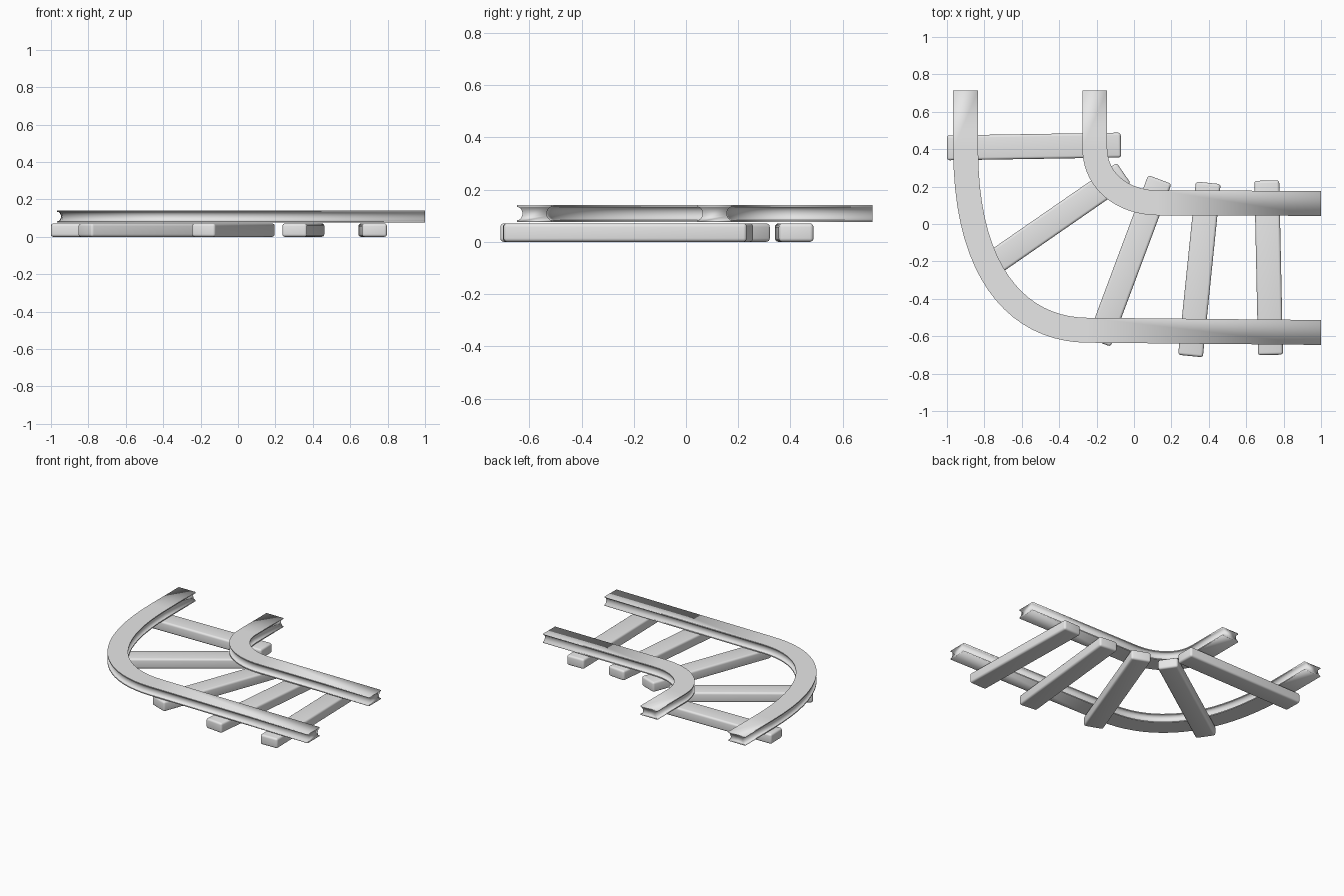
import bpy, bmesh, math
from mathutils import Vector
from mathutils.geometry import interpolate_bezier

if "Cube" in bpy.data.objects:
    bpy.data.objects.remove(bpy.data.objects["Cube"])

grey = bpy.data.materials.new("plain grey")
grey.use_nodes = True
grey.diffuse_color = (0.8, 0.8, 0.8, 1)
grey.node_tree.nodes["Principled BSDF"].inputs["Base Color"].default_value = grey.diffuse_color

WIDTH = 0.133
RAIL_LOW, RAIL_HIGH = 0.076, 0.141
TIE_HEIGHT = 0.071


def add_object(name, bm):
    bmesh.ops.recalc_face_normals(bm, faces=bm.faces)
    mesh = bpy.data.meshes.new(name)
    bm.to_mesh(mesh)
    bm.free()
    mesh.materials.append(grey)
    obj = bpy.data.objects.new(name, mesh)
    bpy.context.collection.objects.link(obj)
    return obj


def rail_profile(lip=0.007, groove=0.02, steps=8):
    """Flat top and bottom, with a rounded groove along each side."""
    mid = (RAIL_LOW + RAIL_HIGH) / 2
    reach = (RAIL_HIGH - RAIL_LOW) / 2
    side = [(WIDTH / 2, mid - reach)]
    for i in range(steps + 1):
        a = math.pi * i / steps
        side.append((WIDTH / 2 - groove * math.sin(a), mid - (reach - lip) * math.cos(a)))
    side.append((WIDTH / 2, mid + reach))
    return side + [(-x, z) for x, z in reversed(side)]


def make_rail(name, start, bend, end):
    """Sweep the profile along straight, bend, straight."""
    curve = interpolate_bezier(*[Vector((x, y, 0)) for x, y in bend], 20)
    path = [Vector((*start, 0))] + curve + [Vector((*end, 0))]
    profile = rail_profile()
    bm = bmesh.new()
    rings = []
    for i, p in enumerate(path):
        before = (p - path[max(i - 1, 0)]).normalized()
        after = (path[min(i + 1, len(path) - 1)] - p).normalized()
        t = (before + after).normalized()
        across = Vector((-t.y, t.x, 0))
        rings.append([bm.verts.new(p + across * x + Vector((0, 0, z))) for x, z in profile])
    n = len(profile)
    for a, b in zip(rings, rings[1:]):
        for j in range(n):
            bm.faces.new((a[j], a[(j + 1) % n], b[(j + 1) % n], b[j]))
    caps = [bm.faces.new(rings[0]), bm.faces.new(rings[-1])]
    # soft shading runs over the rail ends; only the lengthwise corners are sharp
    bm.normal_update()
    bmesh.ops.recalc_face_normals(bm, faces=bm.faces)
    for f in bm.faces:
        f.smooth = True
    for e in bm.edges:
        at_end = any(f in caps for f in e.link_faces)
        e.smooth = at_end or e.calc_face_angle(0) < math.radians(40)
    return add_object(name, bm)


def make_tie(name, a, b):
    """Rounded block laid between two end points."""
    a, b = Vector(a), Vector(b)
    d = b - a
    bm = bmesh.new()
    bmesh.ops.create_cube(bm, size=1)
    bmesh.ops.scale(bm, vec=(d.length, WIDTH, TIE_HEIGHT), verts=bm.verts)
    bmesh.ops.bevel(bm, geom=bm.edges[:], offset=0.014, segments=4, profile=0.5,
                    affect='EDGES')
    for f in bm.faces:
        f.smooth = True
    obj = add_object(name, bm)
    mid = (a + b) / 2
    obj.location = (mid.x, mid.y, TIE_HEIGHT / 2)
    obj.rotation_euler.z = math.atan2(d.y, d.x)
    return obj


# Rails
make_rail("outer_rail", (-0.9, 0.715),
          [(-0.9, 0.4), (-0.9, -0.29), (-0.6, -0.565), (-0.25, -0.568)], (1, -0.58))
make_rail("inner_rail", (-0.21, 0.715),
          [(-0.21, 0.41), (-0.21, 0.22), (-0.05, 0.113), (0.13, 0.113)], (1, 0.11))

# Ties fanned around the bend
ties = [((-1.0, 0.407), (-0.07, 0.422)),
        ((-0.82, -0.257), (-0.055, 0.272)),
        ((-0.187, -0.632), (0.138, 0.238)),
        ((0.302, -0.706), (0.397, 0.22)),
        ((0.73, -0.7), (0.71, 0.232))]
for i, (a, b) in enumerate(ties):
    make_tie(f"tie_{i + 1}", a, b)
